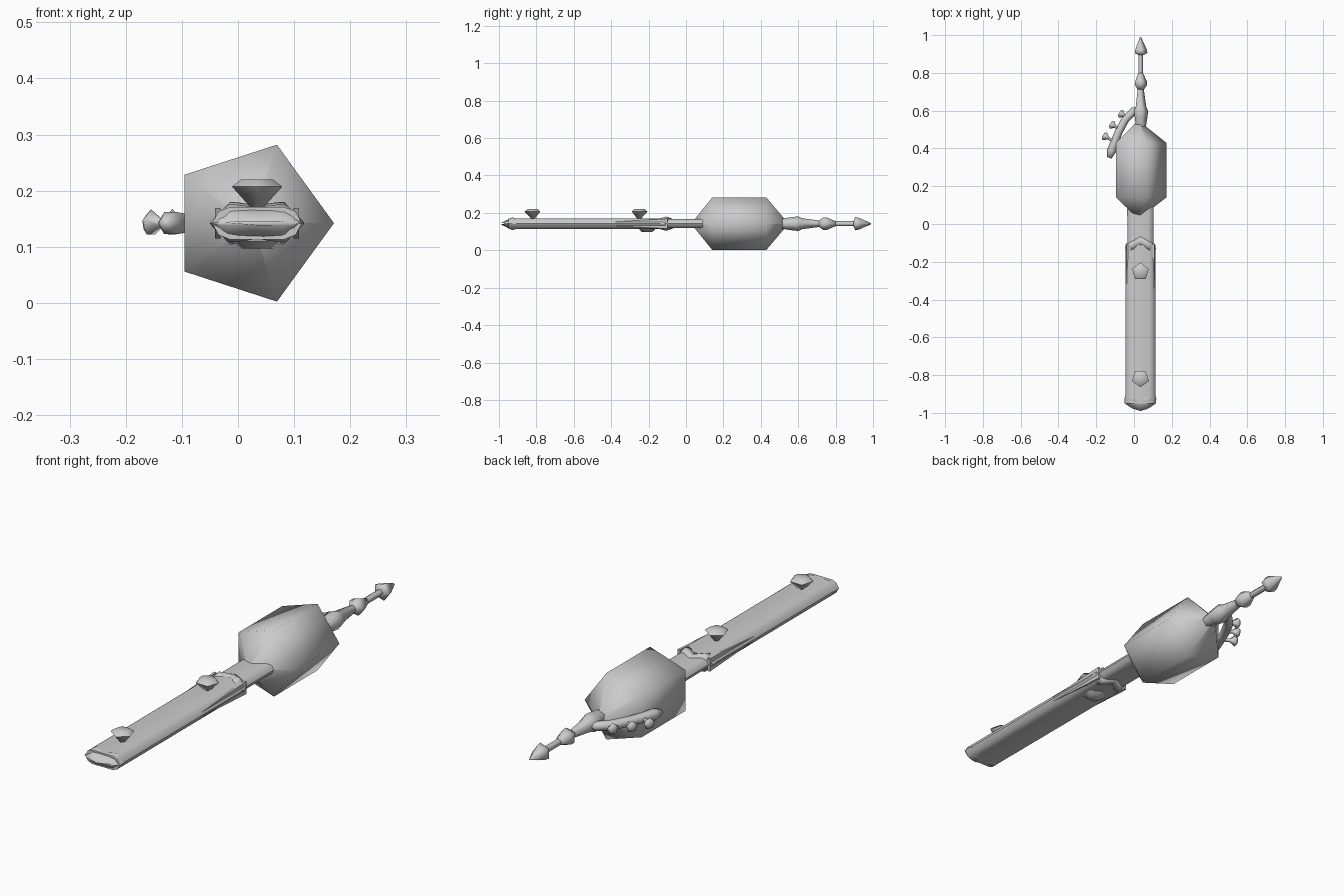
import bpy, bmesh, math
from mathutils import Vector

if "Cube" in bpy.data.objects:
    bpy.data.objects.remove(bpy.data.objects["Cube"])

mat = bpy.data.materials.new("plain grey")
mat.diffuse_color = (0.6, 0.6, 0.6, 1)
mat.use_nodes = True
mat.node_tree.nodes["Principled BSDF"].inputs["Base Color"].default_value = mat.diffuse_color
CX, CZ = 0.034, 0.142  # axis shared by sheath and nozzle


def loft(name, rings, angle=75):
    """Skin a list of equal-length point rings and cap both ends."""
    bm = bmesh.new()
    vs = [[bm.verts.new(p) for p in r] for r in rings]
    n = len(vs[0])
    for a, b in zip(vs, vs[1:]):
        for i in range(n):
            j = (i + 1) % n
            bm.faces.new((a[i], a[j], b[j], b[i]))
    bm.faces.new(vs[0])
    bm.faces.new(vs[-1])
    bmesh.ops.remove_doubles(bm, verts=bm.verts, dist=1e-5)
    bmesh.ops.recalc_face_normals(bm, faces=bm.faces)
    me = bpy.data.meshes.new(name)
    bm.to_mesh(me)
    bm.free()
    me.materials.append(mat)
    ob = bpy.data.objects.new(name, me)
    bpy.context.collection.objects.link(ob)
    bpy.ops.object.select_all(action='DESELECT')
    ob.select_set(True)
    bpy.context.view_layer.objects.active = ob
    bpy.ops.object.shade_smooth_by_angle(angle=math.radians(angle))
    return ob


def lathe(name, origin, axis, first, profile, sides=5, angle=75):
    """Five-sided turned part: profile is (distance along axis, radius)."""
    o, d, u = Vector(origin), Vector(axis).normalized(), Vector(first).normalized()
    w = d.cross(u)
    rings = []
    for t, r in profile:
        rings.append([o + d * t + (u * math.cos(k * math.tau / sides)
                      + w * math.sin(k * math.tau / sides)) * r for k in range(sides)])
    return loft(name, rings, angle)


def section(y, hw, hh, flat=0.6):
    """Flattened eight-point cross-section of the sheath."""
    pts = [(1, 0), (0.86, 0.72), (flat, 1), (-flat, 1),
           (-1, 0), (-0.86, -0.72), (-flat, -1), (flat, -1)]
    pts.insert(4, (-0.86, 0.72))
    pts.append((0.86, -0.72))
    return [(CX + hw * a, y, CZ + hh * b) for a, b in pts]


# Faceted bag
lathe("bag", (0.024, 0, CZ), (0, 1, 0), (1, 0, 0),
      [(0.03, 0.004), (0.14, 0.147), (0.43, 0.147), (0.545, 0.004)])

# Flat strip and the wider sleeve around it
loft("inner_strip", [section(-0.94, 0.066, 0.024), section(0.11, 0.07, 0.024)], 50)
loft("sleeve", [section(-0.95, 0.08, 0.029), section(-0.11, 0.08, 0.029)], 50)

# Thin wedges along the sleeve edges
for side in (-1, 1):
    x = CX + side * 0.07
    loft("edge_wedge", [
        [(x - 0.005, y, CZ - h), (x + 0.005, y, CZ - h),
         (x + 0.005, y, CZ + h), (x - 0.005, y, CZ + h)]
        for y, h in ((-0.47, 0.005), (-0.1, 0.027))], 30)


def shaped_band(name, rows, steps=10):
    """Band across the sleeve; each row gives the y of centre, mid and side,
    with the half height and half width."""
    rings = []
    for yc, ym, ys, hh, hw in rows:
        top, bottom = [], []
        for i in range(steps + 1):
            s = -1 + 2 * i / steps
            a = abs(s)
            y = yc + (ym - yc) * a * 2 if a < 0.5 else ym + (ys - ym) * (a - 0.5) * 2
            h = hh * (0.82 + 0.18 * math.sin(a * math.pi * 0.75)) * min(1, (1 - a) * 2.6 + 0.04)
            top.append((CX + hw * s, y, CZ + h))
            bottom.append((CX + hw * s, y, CZ - h))
        rings.append(top + bottom[::-1])
    return loft(name, rings)


# Pointed end cap and the wavy collar
shaped_band("end_cap", [(-0.925, -0.905, -0.91, 0.028, 0.082),
                        (-0.94, -0.93, -0.925, 0.034, 0.084),
                        (-0.99, -0.978, -0.95, 0.004, 0.083)])
shaped_band("collar", [(-0.065, -0.09, -0.105, 0.028, 0.076),
                       (-0.085, -0.105, -0.115, 0.038, 0.08),
                       (-0.11, -0.14, -0.135, 0.029, 0.082)])

# Pentagonal buttons on the sleeve
button = [(0, 0.012), (0.037, 0.047), (0.05, 0.030)]
lathe("rear_button", (CX, -0.252, 0.17), (0, 0, 1), (0, 1, 0), button)
lathe("front_button", (CX, -0.817, 0.17), (0, 0, 1), (0, -1, 0), button)
lathe("lower_button", (CX, -0.212, 0.147), (0, 0, -1), (0, 1, 0), button)

# Stacked nozzle with pointed head
lathe("nozzle_base", (CX, 0, CZ), (0, 1, 0), (1, 0, 0),
      [(0.51, 0.028), (0.565, 0.037), (0.60, 0.041), (0.62, 0.031), (0.72, 0.017)])
lathe("nozzle_bead", (CX, 0, CZ), (0, 1, 0), (1, 0, 0),
      [(0.71, 0.017), (0.735, 0.035), (0.755, 0.034), (0.80, 0.014)])
lathe("nozzle_shaft", (CX, 0, CZ), (0, 1, 0), (1, 0, 0), [(0.79, 0.014), (0.915, 0.014)])
lathe("nozzle_head", (CX, 0, CZ), (0, 1, 0), (1, 0, 0),
      [(0.895, 0.015), (0.905, 0.037), (0.925, 0.033), (0.99, 0.003)])

# Curved side arm from the nozzle along the bag
path = [(0.03, 0.605, 0.012), (0.0, 0.6, 0.02), (-0.045, 0.555, 0.021), (-0.08, 0.49, 0.021),
        (-0.105, 0.43, 0.021), (-0.12, 0.385, 0.024), (-0.13, 0.35, 0.012)]
rings = []
for i, (x, y, r) in enumerate(path):
    a, b = path[max(i - 1, 0)], path[min(i + 1, len(path) - 1)]
    t = Vector((b[0] - a[0], b[1] - a[1], 0)).normalized()
    side = Vector((t.y, -t.x, 0))
    rings.append([Vector((x, y, CZ)) + side * r * math.cos(k * math.tau / 6)
                  + Vector((0, 0, r * 0.95 * math.sin(k * math.tau / 6))) for k in range(6)])
loft("side_arm", rings)

# Three flared pegs on the arm
for x, y in ((-0.038, 0.566), (-0.086, 0.508), (-0.124, 0.447)):
    lathe("peg", (x, y, CZ), (-0.87, 0.5, 0), (0, 0, 1),
          [(-0.012, 0.008), (0.014, 0.008), (0.036, 0.025), (0.046, 0.014)])
